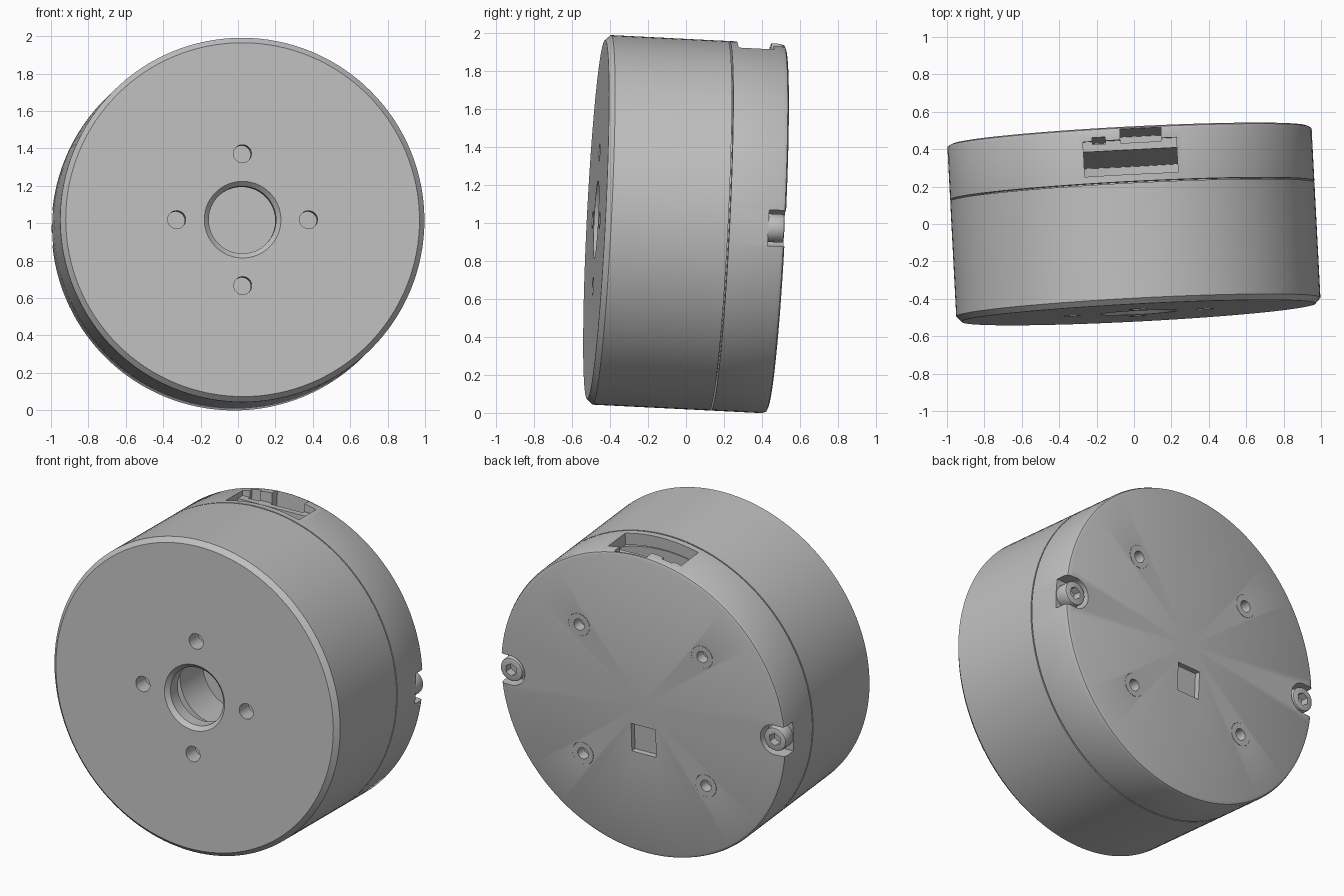
import bpy, bmesh
from math import sin, cos, pi, radians
from mathutils import Matrix, Vector

cube = bpy.data.objects.get("Cube")
if cube:
    bpy.data.objects.remove(cube, do_unlink=True)

grey = bpy.data.materials.new("machined_grey")
grey.use_nodes = True
COLOUR = (0.52, 0.52, 0.52, 1)
grey.diffuse_color = COLOUR
grey.node_tree.nodes["Principled BSDF"].inputs["Base Color"].default_value = COLOUR

# The motor axis runs along local y; the whole unit leans slightly.
LEAN = (Matrix.Translation((0, 0, 0.995)) @ Matrix.Rotation(0.052, 4, 'Z')
        @ Matrix.Rotation(-0.05, 4, 'X'))
parts = []


def finish(bm, name, keep=True):
    bmesh.ops.recalc_face_normals(bm, faces=bm.faces)
    mesh = bpy.data.meshes.new(name)
    bm.to_mesh(mesh)
    bm.free()
    mesh.materials.append(grey)
    obj = bpy.data.objects.new(name, mesh)
    bpy.context.collection.objects.link(obj)
    if keep:
        parts.append(obj)
    return obj


def lathe(name, profile, segments=128):
    """Closed (radius, y) profile turned about the y axis."""
    bm = bmesh.new()
    rings = []
    for r, y in profile:
        if r == 0:
            rings.append([bm.verts.new((0, y, 0))] * segments)
        else:
            rings.append([bm.verts.new((r * cos(2 * pi * i / segments), y,
                                        r * sin(2 * pi * i / segments)))
                          for i in range(segments)])
    for a, b in zip(rings, rings[1:] + rings[:1]):
        for i in range(segments):
            j = (i + 1) % segments
            corners = list(dict.fromkeys((a[i], a[j], b[j], b[i])))
            if len(corners) > 2:
                bm.faces.new(corners)
    return finish(bm, name)


def rod(name, x, z, radius, y0, y1, sides=32, keep=False):
    bm = bmesh.new()
    bmesh.ops.create_cone(
        bm, cap_ends=True, segments=sides, radius1=radius, radius2=radius,
        depth=y1 - y0, matrix=Matrix.Translation((x, (y0 + y1) / 2, z))
        @ Matrix.Rotation(pi / 2, 4, 'X'))
    return finish(bm, name, keep)


def block(name, low, high):
    low, high = Vector(low), Vector(high)
    bm = bmesh.new()
    bmesh.ops.create_cube(bm, size=1, matrix=Matrix.Translation((low + high) / 2)
                          @ Matrix.Diagonal((*(high - low), 1)))
    return finish(bm, name, False)


def cut(target, cutter):
    mod = target.modifiers.new("cut", 'BOOLEAN')
    mod.operation = 'DIFFERENCE'
    mod.solver = 'EXACT'
    mod.object = cutter
    bpy.context.view_layer.objects.active = target
    bpy.ops.object.modifier_apply(modifier=mod.name)
    bpy.data.objects.remove(cutter, do_unlink=True)


# Rotating front bell with chamfered rim and central bore
bell = lathe("front_bell", [
    (0.205, -0.475), (0.947, -0.475), (0.975, -0.445), (0.975, 0.172),
    (0.90, 0.172), (0.90, -0.37), (0.18, -0.37), (0.18, -0.45)])
for x, z in ((0.353, 0), (-0.353, 0), (0, 0.353), (0, -0.353)):
    cut(bell, rod("hole", x, z, 0.048, -0.6, -0.3))

# Inner core, visible through the bore and the seam
lathe("inner_core", [
    (0, 0.20), (0.885, 0.20), (0.885, -0.25), (0.24, -0.25),
    (0.24, 0.0), (0, 0.0)])

# Hollow rear cap with rounded rim
cap = lathe("rear_cap", [
    (0, 0.475), (0.952, 0.475), (0.968, 0.468), (0.975, 0.45),
    (0.975, 0.18), (0.90, 0.18), (0.90, 0.352), (0, 0.352)])

# Cable slot in the top of the cap, its ledge and two rear recesses
cut(cap, block("slot", (-0.25, 0.218, 0.7), (0.25, 0.352, 1.1)))
cut(cap, block("ledge", (-0.25, 0.34, 0.91), (0.25, 0.405, 1.1)))
cut(cap, block("recess", (-0.20, 0.39, 0.3), (-0.13, 0.425, 1.1)))
cut(cap, block("recess", (-0.05, 0.39, 0.1), (0.17, 0.462, 1.1)))

# Square pocket in the rear face
cut(cap, block("pocket", (-0.083, 0.44, -0.32), (0.083, 0.6, -0.14)))

# Threaded inserts in the rear face
for side_x, x in (("left", 0.42), ("right", -0.42)):
    for side_z, z in (("upper", 0.42), ("lower", -0.42)):
        cut(cap, rod("hole", x, z, 0.072, 0.40, 0.6))
        insert = rod(f"{side_z}_{side_x}_insert", x, z, 0.071, 0.39, 0.476, keep=True)
        cut(insert, rod("hole", x, z, 0.036, 0.41, 0.6))

# Rim screws sitting in open notches on both sides
for side, s in (("left", 1), ("right", -1)):
    x = 0.9 * s
    cut(cap, rod("notch", x, 0, 0.096, 0.385, 0.6))
    cut(cap, block("notch", (min(x, 1.1 * s), 0.385, -0.095),
                   (max(x, 1.1 * s), 0.6, 0.095)))
    screw = rod(f"{side}_rim_screw", x, 0, 0.075, 0.38, 0.47, keep=True)
    bevel = screw.modifiers.new("bevel", 'BEVEL')
    bevel.width = 0.01
    bevel.segments = 2
    bpy.context.view_layer.objects.active = screw
    bpy.ops.object.modifier_apply(modifier=bevel.name)
    cut(screw, rod("hex_socket", x, 0, 0.04, 0.42, 0.6, sides=6))

# Lean the unit and smooth the turned surfaces
bpy.ops.object.select_all(action='DESELECT')
for obj in parts:
    obj.matrix_world = LEAN
    obj.select_set(True)
bpy.context.view_layer.objects.active = bell
bpy.ops.object.shade_smooth_by_angle(angle=radians(30))
